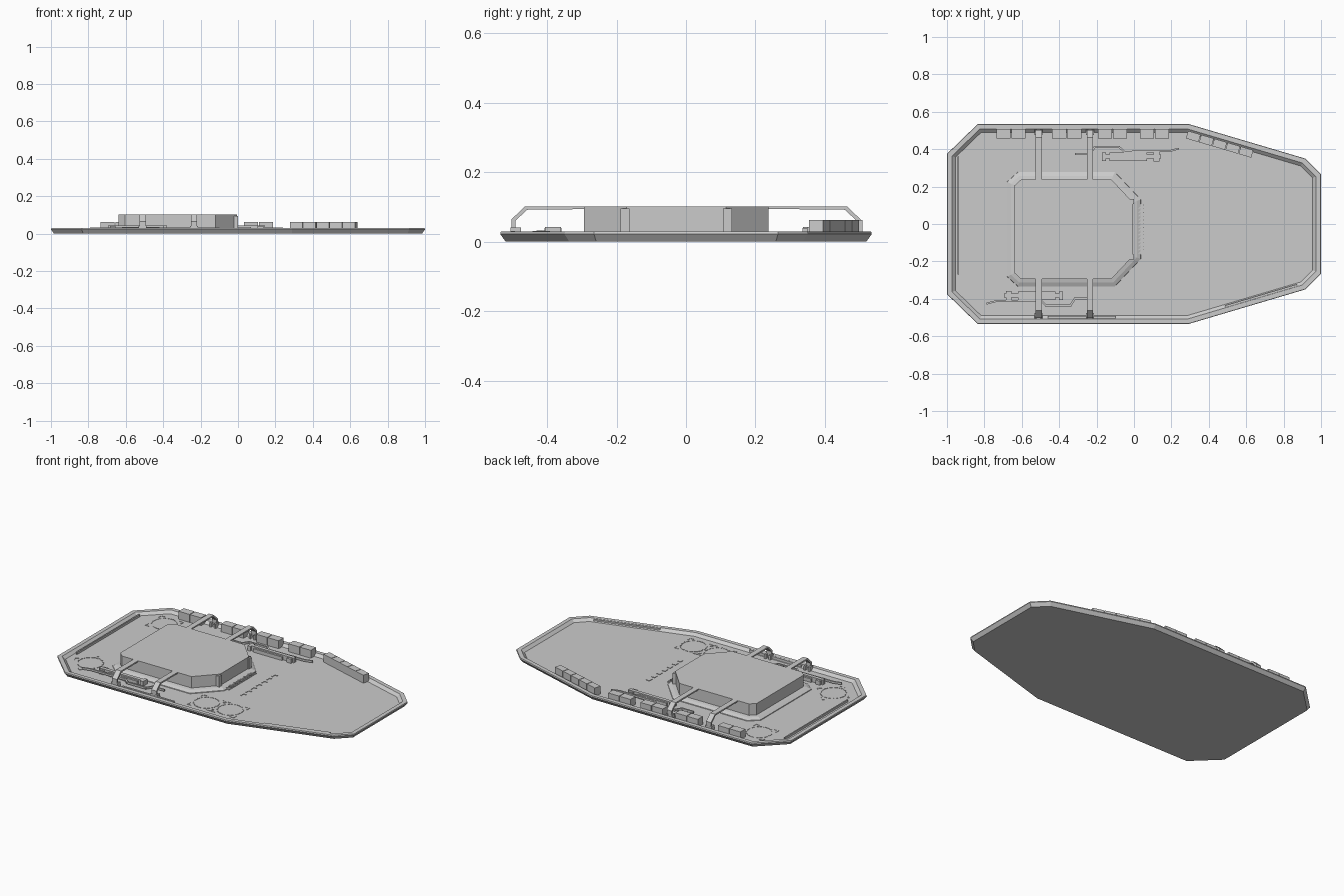
import bpy, bmesh
from math import sin, cos, pi, radians, atan2, hypot
from mathutils import Vector, Matrix

if "Cube" in bpy.data.objects:
    bpy.data.objects.remove(bpy.data.objects["Cube"])

RIM, DECK, ROOF = 0.029, 0.013, 0.102


def finish(name, bm):
    bmesh.ops.recalc_face_normals(bm, faces=bm.faces)
    me = bpy.data.meshes.new(name)
    bm.to_mesh(me)
    bm.free()
    ob = bpy.data.objects.new(name, me)
    bpy.context.collection.objects.link(ob)
    return ob


def inset(poly, d):
    """Mitred inset of a counter-clockwise outline (negative d grows it)."""
    out = []
    for i, p in enumerate(poly):
        a, p, b = Vector(poly[i - 1]), Vector(p), Vector(poly[(i + 1) % len(poly)])
        e, f = (p - a).normalized(), (b - p).normalized()
        n1, n2 = Vector((-e.y, e.x)), Vector((-f.y, f.x))
        out.append(p + (n1 + n2) * d / (1 + n1.dot(n2)))
    return out


def stacked(name, poly, rings):
    """Closed solid lofted through (inset, z) copies of one outline."""
    bm = bmesh.new()
    loops = [[bm.verts.new((*p, z)) for p in inset(poly, d)] for d, z in rings]
    for lo, hi in zip(loops, loops[1:]):
        for i in range(len(poly)):
            j = (i + 1) % len(poly)
            bm.faces.new((lo[i], lo[j], hi[j], hi[i]))
    bm.faces.new(loops[0])
    bm.faces.new(loops[-1])
    return finish(name, bm)


def boxes(name, items):
    """Boxes given as (x, y, z0, length, width, height, angle)."""
    bm = bmesh.new()
    for x, y, z, l, w, h, a in items:
        m = (Matrix.Translation((x, y, z + h / 2)) @ Matrix.Rotation(a, 4, 'Z')
             @ Matrix.Diagonal((l, w, h, 1)))
        bmesh.ops.create_cube(bm, size=1, matrix=m)
    return finish(name, bm)


def path(pts, z, w, h):
    """Box items following a polyline on the deck."""
    return [((x0 + x1) / 2, (y0 + y1) / 2, z, hypot(x1 - x0, y1 - y0) + w, w, h,
             atan2(y1 - y0, x1 - x0)) for (x0, y0), (x1, y1) in zip(pts, pts[1:])]


# Hull tray with raised rim and sunken deck
half = [(-0.835, 0.535), (-1, 0.375)]
hull = [(1, 0.265), (0.915, 0.35), (0.29, 0.535)] + half
hull += [(x, -y) for x, y in reversed(hull)]
stacked("hull", hull, [(0.016, 0), (0, 0.022), (0.002, RIM), (0.027, RIM), (0.045, DECK)])

# Deckhouse with flared skirt, and roof
CY = -0.028
house = [(-0.005, 0.143), (-0.12, 0.265), (-0.605, 0.265), (-0.638, 0.235)]
house += [(x, -y) for x, y in reversed(house)]
house = [(x, y + CY) for x, y in house]
stacked("deckhouse", house, [(-0.042, DECK - 0.003), (-0.04, 0.017), (-0.02, 0.026),
                             (0, 0.03), (0, ROOF)])
boxes("deckhouse_corner_posts", [(-0.012, CY + s * 0.148, 0.02, 0.026, 0.026, 0.075, 0)
                                 for s in (-1, 1)])

# Slatted step in front of the deckhouse
boxes("step_grille", [(0.038, CY, DECK, 0.03, 0.27, 0.004, 0)]
      + [(0.038, CY - 0.12 + i * 0.02, DECK, 0.036, 0.006, 0.009, radians(40)) for i in range(13)])

# Bent straps from roof to rim
prof = [(0.10, ROOF), (0.463, ROOF), (0.503, 0.064), (0.503, 0.026),
        (0.491, 0.026), (0.491, 0.060), (0.458, 0.092), (0.10, 0.096)]
for n, x in enumerate((-0.51, -0.235)):
    for side in (-1, 1):
        bm = bmesh.new()
        a, b = [[bm.verts.new((x + dx, side * y, z)) for y, z in prof] for dx in (-0.017, 0.017)]
        bm.faces.new(a)
        bm.faces.new(b)
        for i in range(len(prof)):
            j = (i + 1) % len(prof)
            bm.faces.new((a[i], a[j], b[j], b[i]))
        finish(f"strap_{n}_{'left' if side > 0 else 'right'}", bm)
boxes("strap_feet", [(x + dx, s * 0.49, DECK, 0.012, 0.03, 0.028, 0)
                     for x in (-0.51, -0.235) for dx in (-0.016, 0.016) for s in (-1, 1)])

# Storage boxes along the straight and slanted back edge
bins = [(x + s * 0.04, 0.483, DECK, 0.076, 0.05, 0.05, 0)
        for x in (-0.657, -0.36, -0.115, 0.11) for s in (-1, 1)]
tilt = atan2(-0.185, 0.625)
bins += [(0.317 + i * 0.0735 * cos(tilt), 0.468 + i * 0.0735 * sin(tilt), DECK,
          0.07, 0.042, 0.05, tilt) for i in range(5)]
boxes("storage_boxes", bins)

# Flat plates inside the stern and right rim
boxes("rim_plates", [(-0.94, 0.045, DECK, 0.008, 0.63, 0.014, 0),
                     (-0.28, -0.498, DECK, 0.36, 0.012, 0.018, 0),
                     (0.68, -0.385, DECK, 0.4, 0.012, 0.015, -tilt)])

# Hatch outlines: dashed ring and corner brackets
marks = []
for hx, hy, turn in ((-0.765, 0.36, 0), (-0.808, -0.318, pi / 4),
                     (0.045, -0.377, 0), (0.21, -0.377, 0)):
    for i in range(16):
        t = 2 * pi * i / 16
        marks.append((hx + 0.074 * cos(t), hy + 0.074 * sin(t), DECK, 0.024, 0.006, 0.002, t + pi / 2))
    for q in range(4):
        t = turn + q * pi / 2
        for u, v, a in ((0.066, 0.078, 0), (0.078, 0.066, pi / 2)):
            marks.append((hx + u * cos(t) - v * sin(t), hy + u * sin(t) + v * cos(t),
                          DECK, 0.026, 0.006, 0.002, t + a))
boxes("hatch_outlines", marks)

# Row of bracket marks across the deck
row = []
for i in range(7):
    y = 0.14 - i * 0.052
    row += [(0.15, y, DECK, 0.006, 0.028, 0.003, 0), (0.16, y + 0.012, DECK, 0.02, 0.005, 0.003, 0)]
boxes("deck_row_marks", row)


# Deck winches with rods, the second turned half round
def winch(name, cx, cy, turn):
    parts = [(0, 0, 0, 0.31, 0.022, 0.03, 0), (-0.02, 0, 0, 0.2, 0.045, 0.022, 0),
             (0.13, 0.0, 0, 0.03, 0.05, 0.026, 0), (-0.15, 0, 0, 0.02, 0.045, 0.03, 0)]
    parts += path([(-0.30, 0.015), (-0.225, 0.015), (-0.2, 0.052), (-0.07, 0.052), (-0.04, 0.025)],
                  0.006, 0.01, 0.012)
    parts += path([(-0.04, 0.026), (0.2, 0.03), (0.245, 0.042)], 0.008, 0.01, 0.012)
    ob = boxes(name, parts)
    ob.location = (cx, cy, DECK)
    ob.rotation_euler.z = turn


winch("winch_left", -0.01, 0.36, 0)
winch("winch_right", -0.54, -0.383, pi)
